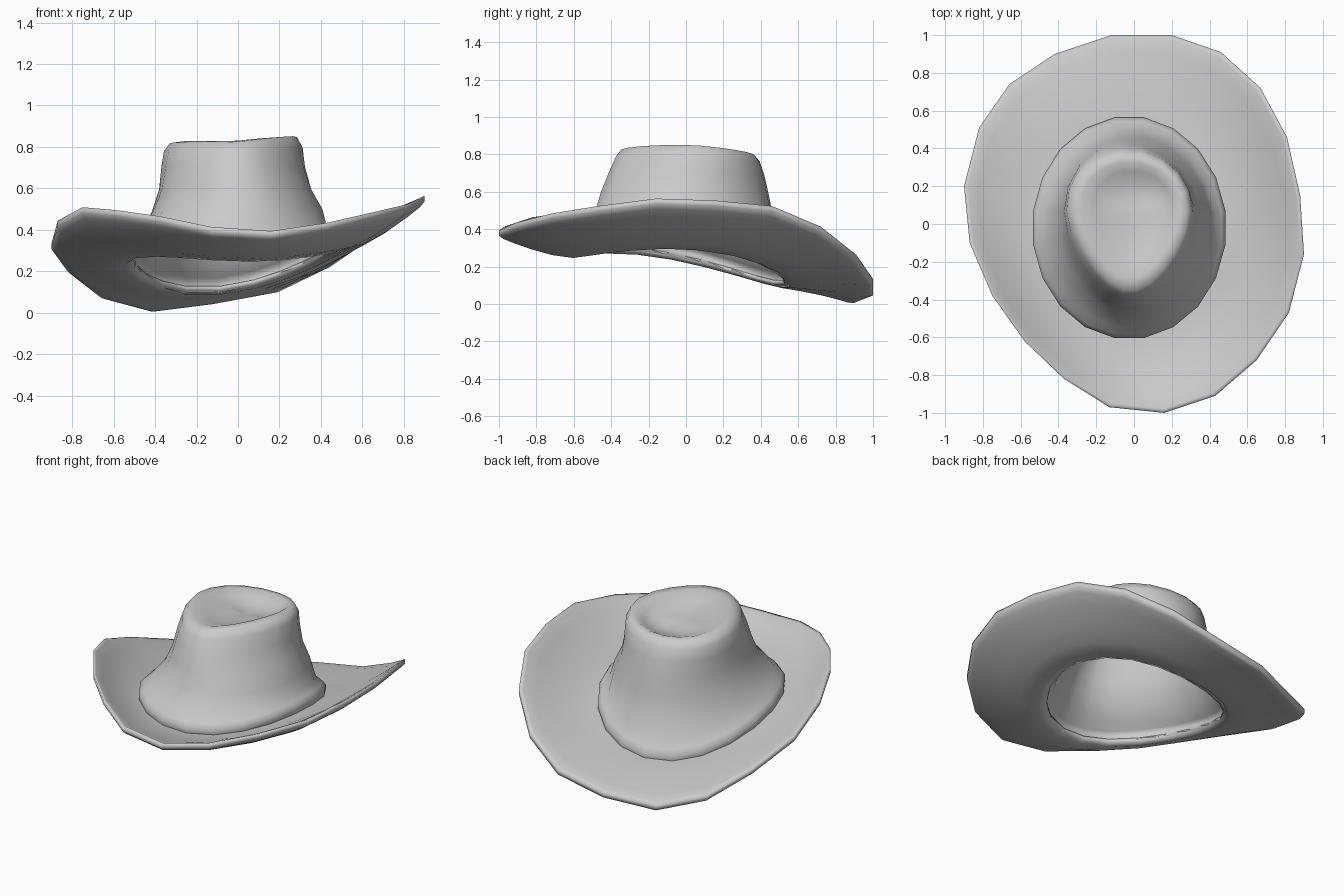
import bpy, bmesh, math

if "Cube" in bpy.data.objects:
    bpy.data.objects.remove(bpy.data.objects["Cube"])

N = 20
CX, CY = -0.025, -0.02


def base_z(x, y):
    """Tilted, slightly bowed seat where crown and brim meet."""
    return 0.26 - 0.14 * y + 0.075 * x - 0.24 * y * y + 0.05 * x * x + 0.18 * x * y


def loft(name, rings, closed=False, cap=False):
    bm = bmesh.new()
    vs = [[bm.verts.new(p) for p in r] for r in rings]
    pairs = list(zip(vs, vs[1:]))
    if closed:
        pairs.append((vs[-1], vs[0]))
    for a, b in pairs:
        for i in range(N):
            j = (i + 1) % N
            bm.faces.new((a[i], a[j], b[j], b[i]))
    if cap:
        c = bm.verts.new([sum(v.co[k] for v in vs[-1]) / N for k in range(3)])
        for i in range(N):
            bm.faces.new((vs[-1][i], vs[-1][(i + 1) % N], c))
    if closed:
        bmesh.ops.recalc_face_normals(bm, faces=bm.faces)
    for f in bm.faces:
        f.smooth = True
    me = bpy.data.meshes.new(name)
    bm.to_mesh(me)
    bm.free()
    ob = bpy.data.objects.new(name, me)
    bpy.context.collection.objects.link(ob)
    return ob


# Brim: outer edge, lifted at both sides and dropping to the back
rim = [(-.12, 1, .06), (.2, 1, .12), (.46, .91, .25), (.67, .72, .40), (.81, .46, .51),
       (.88, .15, .54), (.9, -.16, .55), (.82, -.47, .51), (.65, -.72, .47), (.43, -.91, .42),
       (.16, -1, .38), (-.13, -.97, .40), (-.37, -.82, .45), (-.58, -.62, .48), (-.75, -.38, .495),
       (-.87, -.1, .43), (-.9, .2, .32), (-.82, .51, .21), (-.66, .74, .085), (-.42, .9, .02)]


def brim_ring(s, dz):
    out = []
    for x, y, z in rim:
        a = math.atan2(y / 1.0, x / 0.9)
        ix, iy = CX + 0.48 * math.cos(a), CY + 0.55 * math.sin(a)
        iz = base_z(ix, iy)
        out.append((ix + (x - ix) * s, iy + (y - iy) * s, iz + (z - iz) * s ** 1.6 + dz))
    return out


section = [(0, .0), (.1, -.018), (.35, -.022), (.6, -.022), (.82, -.022), (.95, -.022), (1, -.014),
           (1, .014), (.95, .022), (.82, .022), (.6, .022), (.35, .022), (.1, .022), (0, .022)]
loft("brim", [brim_ring(s, d) for s, d in section], closed=True)


# Crown: flared foot with a lip, egg-shaped top with a dent
def crown_ring(cx, cy, rx, ry, z, egg, pinch=0, on_base=False, lift=0):
    out = []
    for i in range(N):
        a = 2 * math.pi * (i + 0.5) / N
        c, s = math.cos(a), math.sin(a)
        # flatter at the back right and front left
        k = 1 - pinch * max(0, c * s) * (2 if c > 0 else 1.2)
        x = cx + rx * c * (1 + egg * s) * k
        y = cy + ry * s * k
        h = z + lift * max(0, c) - 0.025 * max(0, s) * (not on_base)
        out.append((x, y, h + (base_z(x, y) if on_base else 0)))
    return out


foot = [(.505, .58, .0), (.515, .59, .035), (.515, .59, .065), (.495, .57, .09), (.455, .53, .125)]
rings = [crown_ring(CX, CY, rx, ry, z, 0, 0, True) for rx, ry, z in foot]
upper = [(0, -.01, .415, .48, .50, .04, .05, 0), (-.01, -.005, .37, .455, .60, .09, .07, 0),
         (-.02, .005, .345, .42, .71, .16, .06, 0), (-.02, .01, .33, .39, .785, .22, .05, .015),
         (-.02, .01, .30, .36, .822, .26, .04, .03), (-.02, .02, .25, .31, .828, .28, .02, .02),
         (-.01, .04, .2, .24, .805, .25, 0, .01), (0, .06, .14, .16, .785, .2, 0, 0),
         (0, .07, .07, .08, .775, .1, 0, 0)]
rings += [crown_ring(cx, cy, rx, ry, z, e, p, False, l) for cx, cy, rx, ry, z, e, p, l in upper]
crown = loft("crown", rings, cap=True)
shell = crown.modifiers.new("thickness", 'SOLIDIFY')
shell.thickness = 0.03
shell.offset = -1
